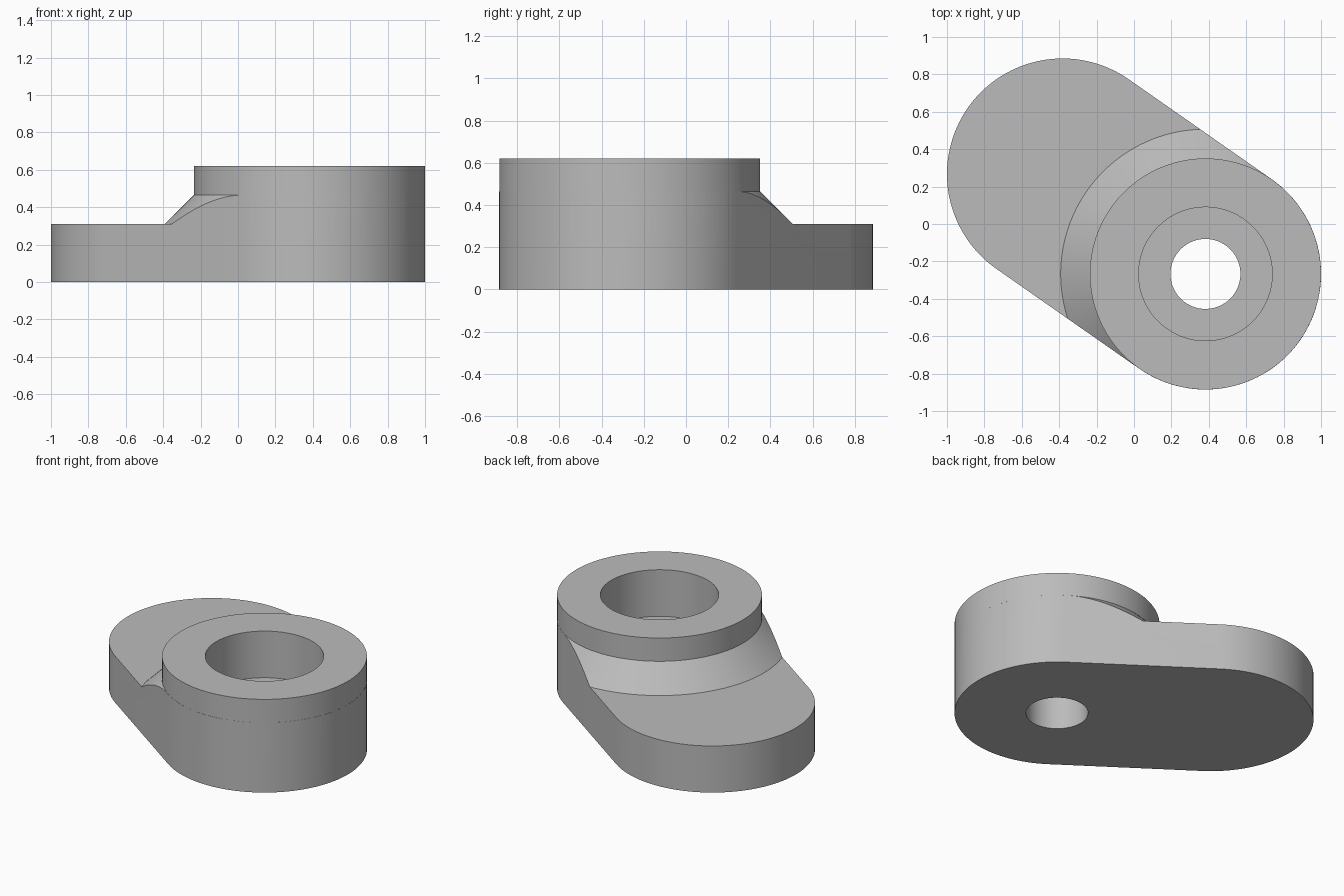
import bpy, bmesh, math
from mathutils import Vector, Matrix

if "Cube" in bpy.data.objects:
    bpy.data.objects.remove(bpy.data.objects["Cube"])

R = 0.618                          # outer radius of both ends
BOSS = Vector((0.382, -0.267, 0))  # axis of the boss, mirrored for the far end
SEG = 128
AIM = math.atan2(-BOSS.y, -BOSS.x)

grey = bpy.data.materials.new("light grey")
grey.use_nodes = True
colour = (0.5, 0.5, 0.5, 1)
grey.diffuse_color = colour
grey.node_tree.nodes["Principled BSDF"].inputs["Base Color"].default_value = colour


def finish(name, bm):
    bmesh.ops.recalc_face_normals(bm, faces=bm.faces)
    mesh = bpy.data.meshes.new(name)
    bm.to_mesh(mesh)
    bm.free()
    mesh.materials.append(grey)
    obj = bpy.data.objects.new(name, mesh)
    bpy.context.collection.objects.link(obj)
    return obj


# Slot-shaped body: two half circles joined by straight sides
bm = bmesh.new()
ring = []
for centre, start in ((-BOSS, AIM - math.pi / 2), (BOSS, AIM + math.pi / 2)):
    for i in range(SEG // 2 + 1):
        a = start + math.tau * i / SEG
        ring.append(bm.verts.new(centre + R * Vector((math.cos(a), math.sin(a), 0))))
face = bm.faces.new(ring)
top = bmesh.ops.extrude_face_region(bm, geom=[face])["geom"]
bmesh.ops.translate(bm, verts=[v for v in top if isinstance(v, bmesh.types.BMVert)],
                    vec=(0, 0, 0.8))
body = finish("link_body", bm)

# Turned envelope: plate level, conical fillet, boss, counterbore and through hole
profile = [(0.187, -0.1), (2.5, -0.1), (2.5, 0.31), (0.774, 0.31), (R - 0.0003, 0.465),
           (R - 0.0003, 0.62), (0.357, 0.62), (0.357, 0.31), (0.187, 0.31)]
bm = bmesh.new()
spin = Matrix.Translation(BOSS) @ Matrix.Rotation(AIM, 4, "Z")
rings = [[bm.verts.new(spin @ Vector((r * math.cos(math.tau * i / SEG),
                                      r * math.sin(math.tau * i / SEG), z)))
          for i in range(SEG)] for r, z in profile]
for k, lower in enumerate(rings):
    upper = rings[(k + 1) % len(rings)]
    for i in range(SEG):
        j = (i + 1) % SEG
        bm.faces.new((lower[i], lower[j], upper[j], upper[i]))
envelope = finish("turned_envelope", bm)
envelope.hide_render = True

# Keep only the body inside the envelope
cut = body.modifiers.new("Turned shape", "BOOLEAN")
cut.operation = "INTERSECT"
cut.solver = "EXACT"
cut.object = envelope
bpy.context.view_layer.objects.active = body
body.select_set(True)
bpy.ops.object.modifier_apply(modifier=cut.name)
bpy.data.objects.remove(envelope)
bpy.ops.object.shade_smooth_by_angle(angle=math.radians(25))
